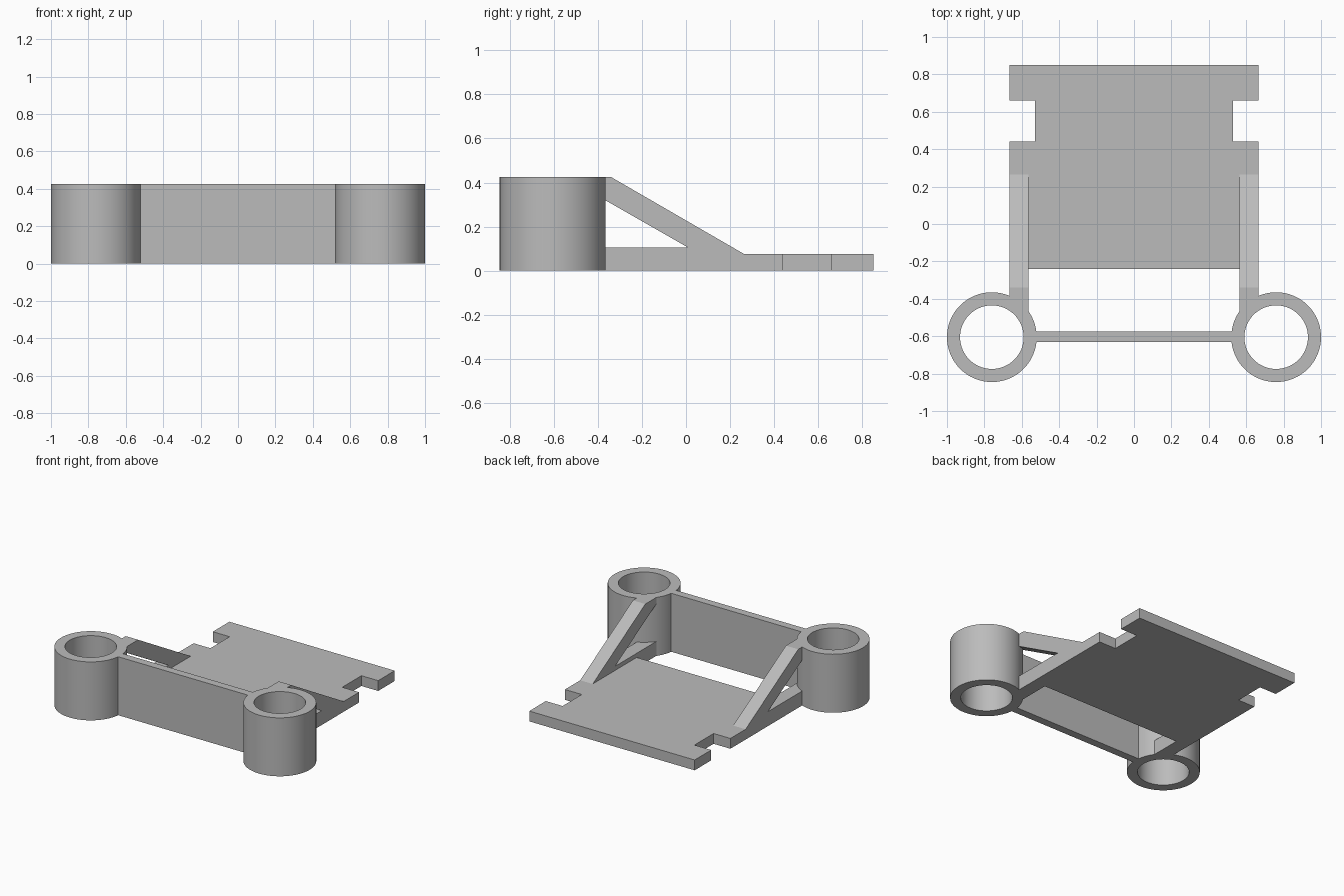
import bpy
import bmesh
import math
from mathutils import Matrix, Vector

old = bpy.data.objects.get("Cube")
if old:
    bpy.data.objects.remove(old, do_unlink=True)

HEIGHT, PLATE_Z = 0.425, 0.075
RING_X, RING_Y, RING_R, BORE_R, SEGMENTS = 0.76, -0.605, 0.24, 0.17, 64
ARM_IN, ARM_OUT, ARM_END = 0.565, 0.665, 0.265

grey = bpy.data.materials.new("plain grey")
grey.use_nodes = True
grey.diffuse_color = (0.5, 0.5, 0.5, 1)
grey.node_tree.nodes["Principled BSDF"].inputs["Base Color"].default_value = grey.diffuse_color


def finish(name, bm):
    bmesh.ops.recalc_face_normals(bm, faces=bm.faces)
    mesh = bpy.data.meshes.new(name)
    bm.to_mesh(mesh)
    bm.free()
    mesh.materials.append(grey)
    obj = bpy.data.objects.new(name, mesh)
    bpy.context.collection.objects.link(obj)
    return obj


def prism(name, points, offset):
    """Extrude a closed outline of 3D points along an offset."""
    bm = bmesh.new()
    face = bm.faces.new([bm.verts.new(p) for p in points])
    result = bmesh.ops.extrude_face_region(bm, geom=[face], use_keep_orig=True)
    moved = [g for g in result["geom"] if isinstance(g, bmesh.types.BMVert)]
    bmesh.ops.translate(bm, verts=moved, vec=Vector(offset))
    return finish(name, bm)


def ring(name, x):
    """Spin a rectangular section into an open tube."""
    bm = bmesh.new()
    section = [(BORE_R, 0), (RING_R, 0), (RING_R, HEIGHT), (BORE_R, HEIGHT)]
    verts = [bm.verts.new((r, 0, z)) for r, z in section]
    edges = [bm.edges.new((verts[i], verts[(i + 1) % 4])) for i in range(4)]
    bmesh.ops.spin(bm, geom=verts + edges, cent=(0, 0, 0), axis=(0, 0, 1),
                   angle=math.tau, steps=SEGMENTS)
    bmesh.ops.remove_doubles(bm, verts=bm.verts, dist=0.0005)
    bmesh.ops.translate(bm, verts=bm.verts, vec=(x, RING_Y, 0))
    obj = finish(name, bm)
    bpy.ops.object.select_all(action="DESELECT")
    obj.select_set(True)
    bpy.context.view_layer.objects.active = obj
    bpy.ops.object.shade_smooth_by_angle(angle=math.radians(30))


def ring_cutter(name, x):
    """Solid cylinder that trims parts to the outside of a ring."""
    bm = bmesh.new()
    bmesh.ops.create_cone(bm, cap_ends=True, segments=SEGMENTS, radius1=RING_R,
                          radius2=RING_R, depth=2 * HEIGHT,
                          matrix=Matrix.Translation((x, RING_Y, HEIGHT / 2)))
    obj = finish(name, bm)
    obj.hide_render = True
    obj.hide_viewport = True
    return obj


def trim(obj, cutter):
    mod = obj.modifiers.new("trim to ring", "BOOLEAN")
    mod.operation = "DIFFERENCE"
    mod.solver = "EXACT"
    mod.object = cutter


# Base plate with a notch on each side
half = [(ARM_IN, -0.24), (ARM_IN, ARM_END), (ARM_OUT, ARM_END), (ARM_OUT, 0.44),
        (0.53, 0.44), (0.53, 0.66), (ARM_OUT, 0.66), (ARM_OUT, 0.85)]
outline = half + [(-x, y) for x, y in reversed(half)]
prism("base_plate", [(x, y, 0) for x, y in outline], (0, 0, PLATE_Z))

# Upright wall joining the rings
wall = prism("front_wall",
             [(s * 0.6, y, 0) for s, y in ((-1, -0.632), (1, -0.632), (1, -0.575), (-1, -0.575))],
             (0, 0, HEIGHT))

# Side arm: low rail and sloping strut in one profile
arm_profile = [(RING_Y, 0), (ARM_END, 0), (ARM_END, PLATE_Z), (-0.34, HEIGHT),
               (-0.55, HEIGHT), (0.01, 0.105), (RING_Y, 0.105)]

for side, label in ((1, "left"), (-1, "right")):
    ring(label + "_ring", side * RING_X)
    cutter = ring_cutter(label + "_ring_cutter", side * RING_X)
    arm = prism(label + "_arm", [(side * ARM_IN, y, z) for y, z in arm_profile],
                (side * (ARM_OUT - ARM_IN), 0, 0))
    trim(arm, cutter)
    trim(wall, cutter)
